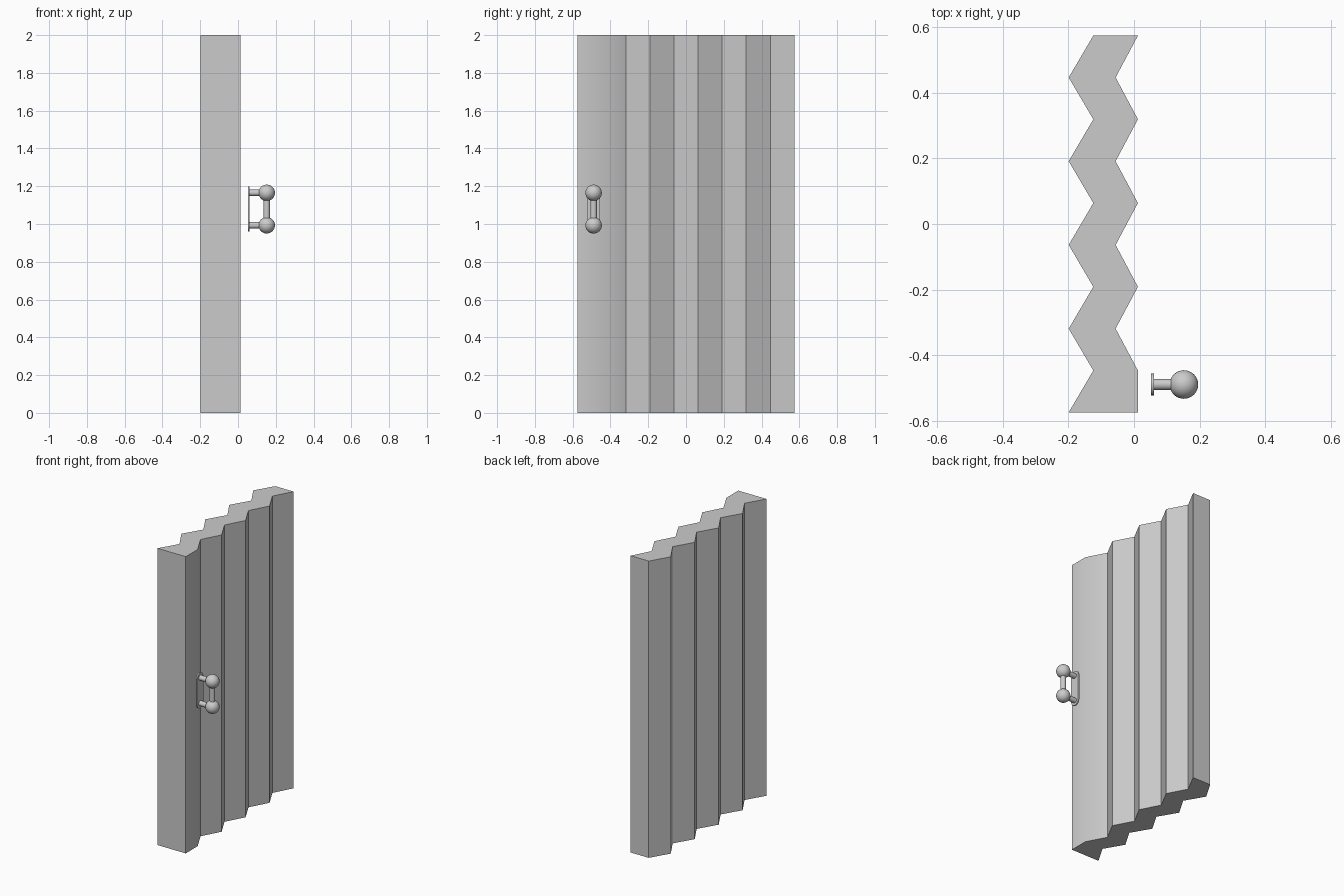
import bpy, bmesh, math
from mathutils import Vector

if "Cube" in bpy.data.objects:
    bpy.data.objects.remove(bpy.data.objects["Cube"])


def extruded(name, pts, vec, angle=30):
    """Closed profile swept along vec."""
    bm = bmesh.new()
    face = bm.faces.new([bm.verts.new(p) for p in pts])
    res = bmesh.ops.extrude_face_region(bm, geom=[face])
    bmesh.ops.translate(bm, vec=vec, verts=[g for g in res["geom"] if isinstance(g, bmesh.types.BMVert)])
    bmesh.ops.recalc_face_normals(bm, faces=bm.faces)
    me = bpy.data.meshes.new(name)
    bm.to_mesh(me)
    bm.free()
    ob = bpy.data.objects.new(name, me)
    bpy.context.collection.objects.link(ob)
    smooth(ob, angle)
    return ob


def smooth(ob, angle=30):
    bpy.ops.object.select_all(action='DESELECT')
    ob.select_set(True)
    bpy.context.view_layer.objects.active = ob
    bpy.ops.object.shade_smooth_by_angle(angle=math.radians(angle))


def rod(name, a, b, r):
    a, b = Vector(a), Vector(b)
    d = b - a
    bpy.ops.mesh.primitive_cylinder_add(vertices=24, radius=r, depth=d.length, location=(a + b) / 2,
                                        rotation=d.to_track_quat('Z', 'Y').to_euler())
    ob = bpy.context.object
    ob.name = name
    smooth(ob)


# folding door panel: zigzag cross-section swept upwards
step = 1.148 / 9
ys = [-0.574 + step * i for i in range(10)]
left = [(-0.199 if i % 2 == 0 else -0.124, y, 0) for i, y in enumerate(ys)]
right = [(0.012 if i % 2 or i == 0 else -0.056, y, 0) for i, y in enumerate(ys)]
extruded("folding_panel", left + right[::-1], (0, 0, 2))

# handle
HX, HY, Z0, Z1 = 0.152, -0.489, 0.993, 1.165

# rounded back plate
R = 0.033
plate = []
for zc, start in ((Z1, 0), (Z0, math.pi)):
    for i in range(13):
        t = start + math.pi * i / 12
        plate.append((0.052, HY + R * math.cos(t), zc + R * math.sin(t)))
extruded("handle_plate", plate, (0.009, 0, 0))

# stems, end knobs and grip bar
for label, z in (("lower", Z0), ("upper", Z1)):
    rod(label + "_stem", (0.056, HY, z), (HX, HY, z), 0.017)
    bpy.ops.mesh.primitive_uv_sphere_add(segments=32, ring_count=16, radius=0.0435, location=(HX, HY, z))
    bpy.context.object.name = label + "_knob"
    bpy.ops.object.shade_smooth()
rod("grip_bar", (HX, HY, Z0), (HX, HY, Z1), 0.017)
